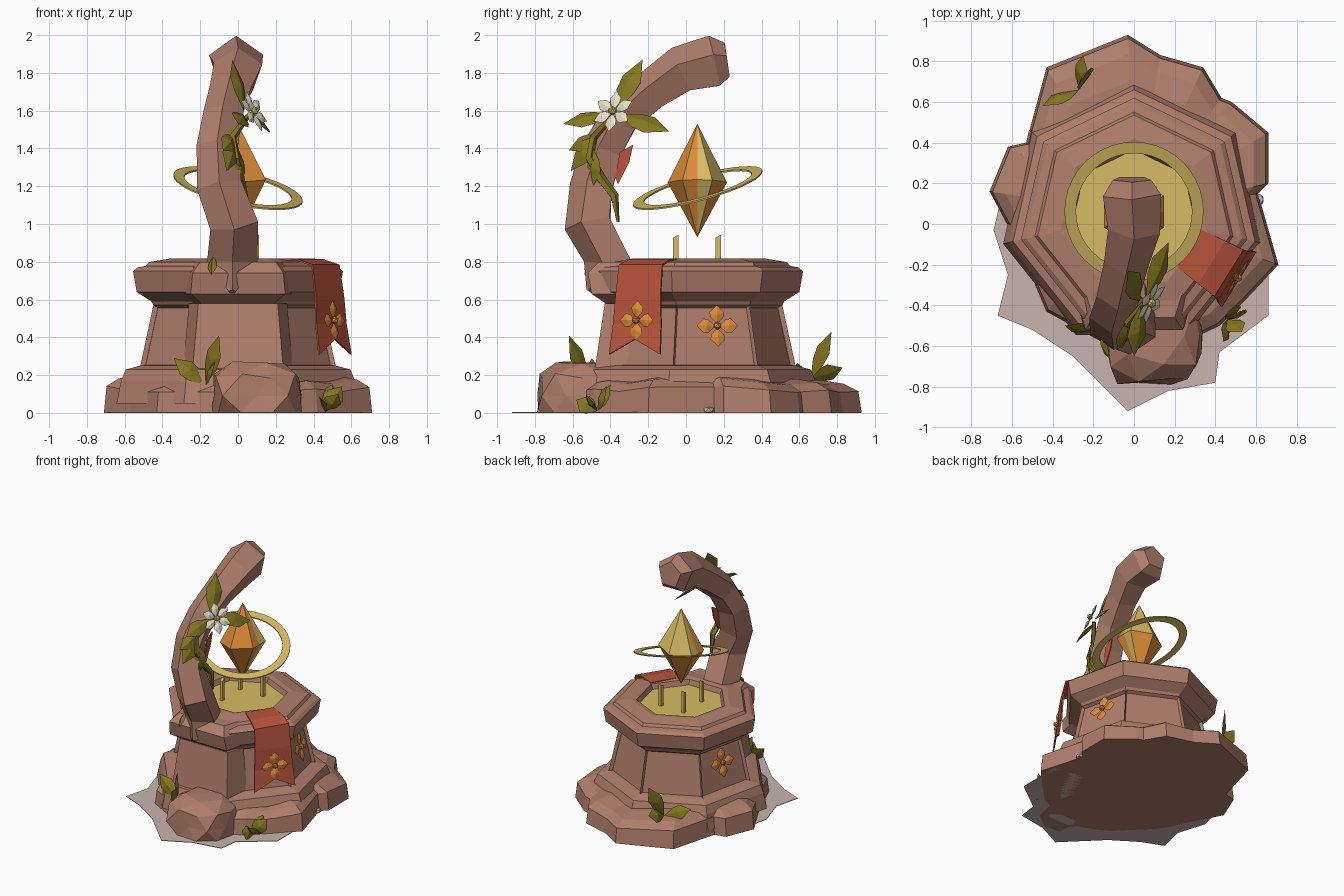
import bpy, bmesh, math, random
from mathutils import Vector as V

if "Cube" in bpy.data.objects:
    bpy.data.objects.remove(bpy.data.objects["Cube"])

random.seed(4)
C = V((0, .05, 0))  # pedestal axis


def mat(name, rgb):
    m = bpy.data.materials.new(name)
    m.diffuse_color = (*rgb, 1)
    m.use_nodes = True
    m.node_tree.nodes["Principled BSDF"].inputs["Base Color"].default_value = m.diffuse_color
    return m


STONE = mat("clay_stone", (.434, .209, .148))
GOLD = mat("gold", (.68, .50, .125))
ORANGE = mat("orange", (.72, .26, .040))
RED = mat("red_cloth", (.485, .088, .045))
LEAF = mat("olive_leaf", (.225, .180, .014))
WHITE = mat("white_petal", (.80, .76, .58))
GREY = mat("ground_grey", (.58, .455, .42))


def finish(name, bm, *mats):
    bmesh.ops.recalc_face_normals(bm, faces=bm.faces)
    me = bpy.data.meshes.new(name)
    bm.to_mesh(me)
    bm.free()
    for m in mats:
        me.materials.append(m)
    ob = bpy.data.objects.new(name, me)
    bpy.context.collection.objects.link(ob)
    return ob


def loft(bm, rings, cap=True):
    """Skin a list of equal-length point rings; returns the side faces per band."""
    vs = [[bm.verts.new(p) for p in r] for r in rings]
    n = len(vs[0])
    bands = [[bm.faces.new((a[i], a[(i + 1) % n], b[(i + 1) % n], b[i])) for i in range(n)]
             for a, b in zip(vs, vs[1:])]
    if cap:
        bm.faces.new(vs[0][::-1])
        bm.faces.new(vs[-1])
    return bands


def polygon(r, z, n=7):
    return [C + V((r * math.cos(a), r * math.sin(a), z))
            for a in (math.pi / 2 + i * math.tau / n for i in range(n))]


def sweep(path, sides):
    """Rings around a path of (x, y, z, radius), one corner on the outer side."""
    pts = [V(p[:3]) for p in path]
    rings = []
    for i, p in enumerate(pts):
        t = (pts[min(i + 1, len(pts) - 1)] - pts[max(i - 1, 0)]).normalized()
        u = (V((1, 0, 0)) - t * t.x).normalized()
        v = t.cross(u)
        rings.append([p + path[i][3] * (u * math.cos(a) + v * math.sin(a))
                      for a in (-math.pi / 2 + k * math.tau / sides for k in range(sides))])
    return rings


def blade(bm, base, tip, normal, width, ridge):
    """Faceted leaf or petal with a raised midrib."""
    base, tip = V(base), V(tip)
    d = tip - base
    s = d.cross(V(normal)).normalized()
    n = s.cross(d).normalized()
    ring = [bm.verts.new(p) for p in (
        base, base + d * .35 + s * width * .85, base + d * .62 + s * width, tip,
        base + d * .62 - s * width, base + d * .35 - s * width * .85)]
    hi = bm.verts.new(base + d * .5 + n * ridge)
    lo = bm.verts.new(base + d * .5 - n * .008)
    for i in range(6):
        bm.faces.new((ring[i], ring[(i + 1) % 6], hi))
        bm.faces.new((ring[(i + 1) % 6], ring[i], lo))


def blossom(name, centre, normal, count, radius, width, petal_mat, core_mat):
    bm = bmesh.new()
    c, n = V(centre), V(normal).normalized()
    u = V((0, 0, 1)).cross(n).normalized()
    w = n.cross(u)
    for i in range(count):
        a = math.pi / 2 + i * math.tau / count
        d = u * math.cos(a) + w * math.sin(a)
        blade(bm, c + d * .01, c + d * radius + n * .006, n, width, .012)
    k = len(bm.faces)
    core = bmesh.ops.create_icosphere(bm, subdivisions=1, radius=radius * .2)["verts"]
    for v in core:
        v.co += c + n * .01
    bm.faces.ensure_lookup_table()
    for f in bm.faces[k:]:
        f.material_index = 1
    finish(name, bm, petal_mat, core_mat)


# Pedestal: plinth, panelled body, overhanging cap and basin wall
bm = bmesh.new()
profile = [(.66, .05), (.635, .17), (.61, .23), (.53, .25), (.46, .57), (.47, .59), (.55, .64),
           (.57, .75), (.545, .77), (.50, .778), (.485, .798), (.37, .817), (.33, .81), (.31, .76)]
bands = loft(bm, [polygon(r, z) for r, z in profile])
panels = [f for f in bands[3] if f.calc_center_median().y > -.3]
bmesh.ops.inset_individual(bm, faces=panels, thickness=.05, depth=0)
bmesh.ops.inset_individual(bm, faces=panels, thickness=.012, depth=-.025)
finish("pedestal", bm, STONE)

# Front pier and corbel below the arch root
bm = bmesh.new()
for levels in ([(.25, -.50, .12), (.21, -.43, .58)],
               [(.18, -.41, .57), (.25, -.50, .63), (.24, -.52, .74), (.20, -.46, .80)]):
    loft(bm, [[V((-w, y, z)), V((w, y, z)), V((w + .05, -.3, z)), V((-w - .05, -.3, z))]
              for w, y, z in levels])
finish("front_pier", bm, STONE)

# Basin floor
bm = bmesh.new()
loft(bm, [polygon(.32, .755), polygon(.315, .772)])
finish("basin_floor", bm, GOLD)

# Posts standing in the basin
bm = bmesh.new()
for x, y in ((-.1, -.055), (-.1, .17), (.1, .17)):
    loft(bm, [[V((x + i * s, y + j * s * 1.3, z + .008 * j)) for i, j in ((-1, -1), (1, -1), (1, 1), (-1, 1))]
              for s, z in ((.011, .765), (.011, .935))])
finish("basin_posts", bm, GOLD)

# Rough rock base
outline = [(-.03, .93), (.13, .83), (.34, .77), (.43, .62), (.48, .6), (.66, .45), (.66, .2), (.61, .15),
           (.71, -.2), (.56, -.36), (.42, -.5), (.25, -.58), (-.12, -.6), (-.43, -.43), (-.57, -.1),
           (-.71, .16), (-.62, .38), (-.53, .4), (-.43, .77)]
lift = [random.uniform(-.02, .02) for _ in outline]
bm = bmesh.new()
loft(bm, [[V((x * s, .05 + (y - .05) * s, z + (dz if z else 0))) for (x, y), dz in zip(outline, lift)]
          for s, z in ((1, 0), (.98, .125), (.89, .165), (.74, .185))])
finish("rock_base", bm, STONE)

# Front boulder and a pebble
for name, c, s in (("front_boulder", (.1, -.55, .09), (.25, .24, .19)),
                   ("pebble", (.61, .12, .015), (.03, .03, .02))):
    bm = bmesh.new()
    bmesh.ops.create_icosphere(bm, subdivisions=1 if name == "pebble" else 2, radius=1)
    for v in bm.verts:
        # chop the sphere into broad facets
        k = random.uniform(.9, 1.06)
        p = V([max(-.8, min(.8, q)) * 1.2 for q in v.co]) * k
        v.co = V([c[i] + p[i] * s[i] for i in range(3)])
        v.co.z = max(v.co.z, 0)
    bmesh.ops.dissolve_limit(bm, angle_limit=.3, verts=bm.verts, edges=bm.edges)
    finish(name, bm, GREY if name == "pebble" else STONE)

# Thin ground patch
patch = [(-.66, .1), (-.69, -.03), (-.62, -.25), (-.67, -.45), (-.5, -.52), (-.3, -.65), (-.03, -.92), (.17, -.82),
         (.4, -.78), (.42, -.63), (.66, -.45), (.66, -.1)]
bm = bmesh.new()
loft(bm, [[V((x, y, z)) for x, y in patch] for z in (0, .004)])
finish("ground_patch", bm, GREY)

# Curved stone arch, its root tapering to a point over the corbel
path = [(-.03, -.51, .64, .02), (-.03, -.40, .80, .14), (-.02, -.51, 1.0, .135), (-.10, -.49, 1.2, .125),
        (-.11, -.43, 1.40, .115), (-.08, -.34, 1.56, .11), (-.04, -.18, 1.70, .115),
        (.0, -.02, 1.81, .135), (-.01, .15, 1.85, .15), (-.01, .22, 1.86, .10)]
bm = bmesh.new()
loft(bm, sweep(path, 5))
finish("arch", bm, STONE)

# Red marking on the inner edge of the arch
bm = bmesh.new()
mark = [(-.28, 1.42), (-.30, 1.33), (-.36, 1.21), (-.375, 1.25), (-.35, 1.38)]
loft(bm, [[V((x, y, z)) for y, z in mark] for x in (-.035, -.027)])
finish("arch_marking", bm, RED)

# Floating crystal: gold on its upper rear facets and one lower sliver
bm = bmesh.new()
waist = []
for i in range(12):
    a, k = i * math.tau / 12, .15 if i % 2 else .15 * math.cos(math.pi / 6)
    k *= 1.08
    waist.append(bm.verts.new((k * math.cos(a) * 1.05, .06 + k * .97 * math.sin(a), 1.22 + .015 * math.cos(a))))
for z in (1.53, .93):
    tip = bm.verts.new((0, .06, z))
    for i in range(12):
        f = bm.faces.new((waist[i], waist[(i + 1) % 12], tip))
        m = f.calc_center_median()
        upper = z > 1.2 and m.y > .06
        f.material_index = int(upper or (z < 1.2 and m.x > 0 and .06 < m.y < .1))
finish("crystal", bm, ORANGE, GOLD)

# Tilted flat ring around the crystal
bm = bmesh.new()
rings = []
for r, dz in ((.342, -.004), (.342, .004), (.285, .004), (.285, -.004), (.342, -.004)):
    rings.append([V((x, y + .062, 1.19 - .2 * x + .26 * y + dz)) for x, y in
                  ((r * math.cos(i * math.tau / 40), r * math.sin(i * math.tau / 40)) for i in range(40))])
loft(bm, rings, cap=False)
bmesh.ops.remove_doubles(bm, verts=bm.verts, dist=.0001)
finish("orbit_ring", bm, GOLD)

# Cloth banner draped over the cap with a swallowtail end
a = math.radians(-32)
out, side = V((math.cos(a), math.sin(a), 0)), V((-math.sin(a), math.cos(a), 0))
bm = bmesh.new()
rows = []
for r, z, w, notch in ((.32, .818, .11, 0), (.45, .815, .125, 0), (.55, .785, .135, 0),
                       (.575, .62, .14, 0), (.585, .47, .15, 0), (.61, .31, .16, .08)):
    rows.append([bm.verts.new(C + out * r + side * (k * w) + V((0, 0, z + notch * (k == 0))))
                 for k in (-1, 0, 1)])
for p, q in zip(rows, rows[1:]):
    for i in (0, 1):
        bm.faces.new((p[i], p[i + 1], q[i + 1], q[i]))
banner = finish("banner", bm, RED)
mod = banner.modifiers.new("thickness", "SOLIDIFY")
mod.thickness = .01

# Four-petal emblems and the white flower
for s, n in ((1, "right"), (-1, "left")):
    blossom(n + "_emblem", (s * .432, .165, .46), (s * .97, .22, .2), 4, .112, .040, ORANGE, ORANGE)
blossom("banner_emblem", C + out * .592 + side * .005 + V((0, 0, .49)), out + V((0, 0, .1)), 4, .105, .037, ORANGE, ORANGE)
blossom("white_flower", (.08, -.385, 1.595), (.80, -.42, .4), 6, .118, .032, WHITE, GOLD)

# Vine climbing the arch
bm = bmesh.new()
loft(bm, sweep([(.05, -.39, 1.57, .015), (-.03, -.49, 1.46, .022), (-.01, -.51, 1.35, .026), (.01, -.45, 1.24, .026),
                (.03, -.38, 1.15, .024), (.03, -.36, 1.01, .008)], 5))
finish("vine", bm, LEAF)

# Leaves on the arch: base, tip, facing, half width
bm = bmesh.new()
for base, tip, n, w in (
        ((.03, -.38, 1.60), (-.03, -.23, 1.87), (.8, -.5, .2), .062),
        ((.03, -.40, 1.58), (.0, -.65, 1.53), (.6, -.2, .7), .058),
        ((.06, -.36, 1.58), (.17, -.09, 1.49), (.6, -.2, .7), .062),
        ((-.02, -.47, 1.47), (-.06, -.61, 1.28), (.7, -.6, .3), .055),
        ((-.02, -.46, 1.47), (-.08, -.62, 1.39), (.6, -.5, .4), .05),
        ((.0, -.49, 1.40), (.01, -.49, 1.20), (.7, -.6, .1), .05),
        ((-.13, -.47, .83), (-.14, -.54, .73), (-.3, -.9, .2), .025)):
    blade(bm, base, tip, n, w, .02)
finish("arch_leaves", bm, LEAF)

# Leaf tufts around the base
bm = bmesh.new()
for base, tips in (((-.17, -.52, .15), ((-.34, -.50, .29), (-.10, -.62, .41), (-.12, -.66, .27))),
                   ((.46, -.47, .01), ((.55, -.42, .14), (.44, -.58, .07), (.50, -.40, .15), (.53, -.53, .10))),
                   ((-.27, .66, .18), ((-.45, .58, .25), (-.21, .77, .43), (-.25, .83, .24)))):
    for t in tips:
        blade(bm, base, t, (base[0], base[1], .5), .052, .02)
finish("base_leaves", bm, LEAF)
